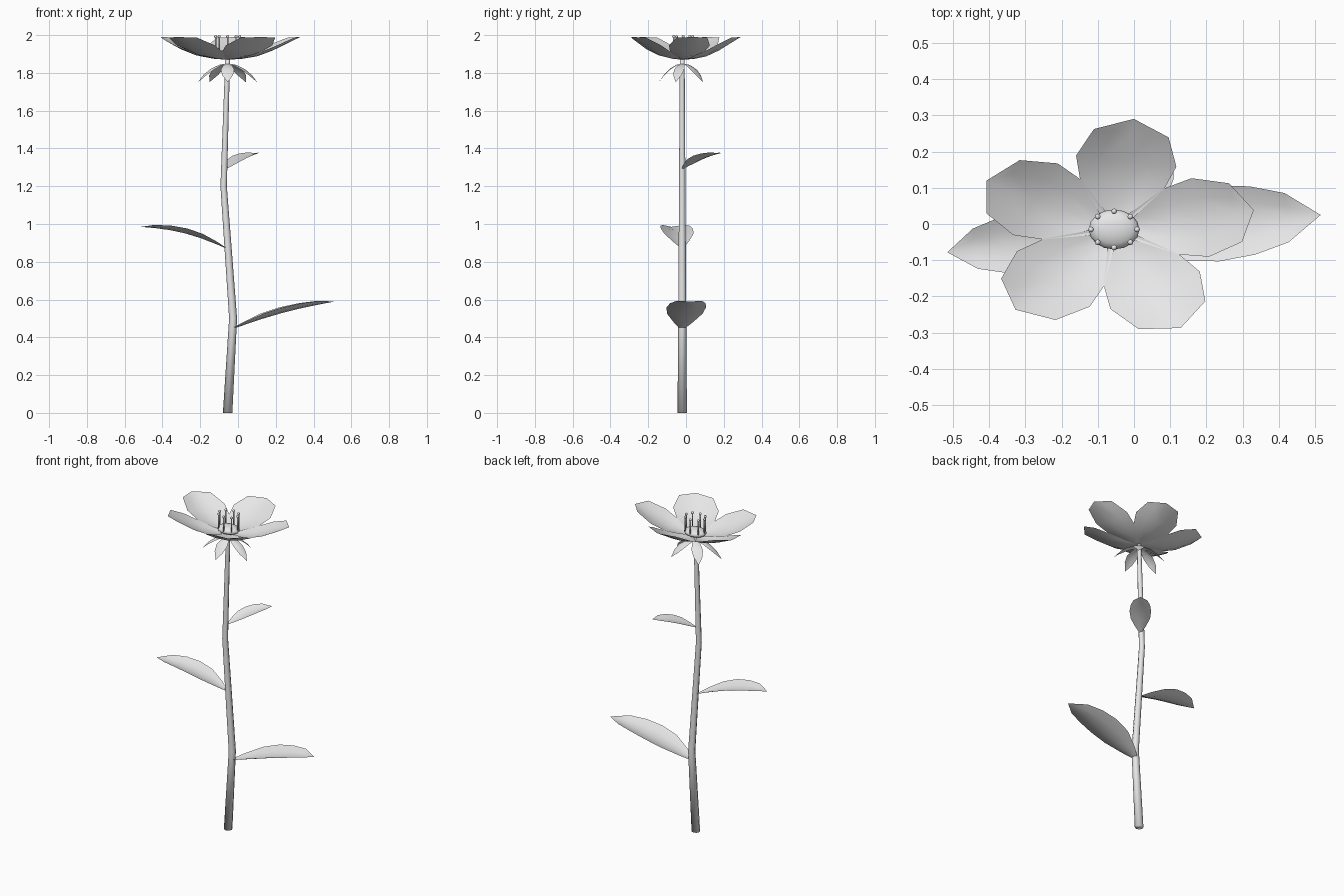
import bpy, bmesh, math
from mathutils import Vector, Matrix

cube = bpy.data.objects.get("Cube")
if cube:
    bpy.data.objects.remove(cube)

mat = bpy.data.materials.new("pale_grey")
mat.use_nodes = True
grey = (0.8, 0.8, 0.8, 1)
mat.diffuse_color = grey
mat.node_tree.nodes["Principled BSDF"].inputs["Base Color"].default_value = grey

CENTRE = Vector((-0.055, -0.015, 0))
STRETCH = 1.27  # the bloom is wider than deep


def finish(name, bm):
    mesh = bpy.data.meshes.new(name)
    bm.to_mesh(mesh)
    bm.free()
    mesh.materials.append(mat)
    mesh.shade_smooth()
    obj = bpy.data.objects.new(name, mesh)
    bpy.context.collection.objects.link(obj)
    return obj


def loft(bm, rows, closed=False):
    grid = [[bm.verts.new(p) for p in row] for row in rows]
    n = len(grid[0])
    for a, b in zip(grid, grid[1:]):
        for i in range(n if closed else n - 1):
            j = (i + 1) % n
            bm.faces.new((a[i], a[j], b[j], b[i]))
    return grid


def blade(name, spine, cup, place):
    """Cupped blade from (distance, half width, height) stations."""
    bm = bmesh.new()
    rows = []
    for d, w, z in spine:
        rows.append([place(d, -w * s, z + cup * w * s * s) for s in (-1, -0.5, 0, 0.5, 1)])
    loft(bm, rows)
    bmesh.ops.remove_doubles(bm, verts=bm.verts, dist=0.0005)
    return finish(name, bm)


def bloom_place(angle):
    c, s = math.cos(angle), math.sin(angle)
    return lambda d, w, z: CENTRE + Vector(((d * c - w * s) * STRETCH, d * s + w * c, z))


# Stem: bent tapering tube
bm = bmesh.new()
stem = [(-0.055, 0, 0.025), (-0.026, 0.5, 0.021), (-0.076, 1.2, 0.017), (-0.056, 1.83, 0.013), (-0.055, 1.88, 0.012)]
rings = []
for x, z, r in stem:
    rings.append([(x + r * math.cos(k * math.pi / 4), -0.02 + r * math.sin(k * math.pi / 4), z) for k in range(8)])
grid = loft(bm, rings, closed=True)
bm.faces.new(grid[0][::-1])
bm.faces.new(grid[-1])
finish("stem", bm)

# Stem leaves: base, tip, half width, arch height
leaves = {
    "lower_leaf": ((-0.04, -0.02, 0.44), (0.515, 0.025, 0.59), 0.105, 0.015),
    "middle_leaf": ((-0.06, -0.02, 0.87), (-0.515, -0.078, 0.985), 0.086, 0.025),
    "upper_leaf": ((-0.065, -0.02, 1.29), (0.108, 0.185, 1.375), 0.062, 0.012),
}
outline = [(0, 0.08), (0.13, 0.5), (0.3, 0.9), (0.48, 1), (0.66, 0.9), (0.83, 0.65), (1, 0)]
for name, (base, tip, width, arch) in leaves.items():
    base, tip = Vector(base), Vector(tip)
    run = tip - base
    side = Vector((-run.y, run.x, 0)).normalized()
    spine = [(t, w * width, arch * math.sin(math.pi * t)) for t, w in outline]
    blade(name, spine, 0.3,
          lambda d, w, z: base + run * d + side * w + Vector((0, 0, z)))

# Petals
petal = [(0.0, 0.015, 1.87), (0.06, 0.05, 1.874), (0.125, 0.092, 1.888),
         (0.19, 0.11, 1.918), (0.268, 0.082, 1.966), (0.308, 0, 1.99)]
for k in range(5):
    blade(f"petal_{k + 1}", petal, 0.25, bloom_place(math.radians(82 + 72 * k)))

# Drooping sepals
sepal = [(0.0, 0.008, 1.85), (0.035, 0.02, 1.843), (0.07, 0.028, 1.822),
         (0.1, 0.022, 1.792), (0.13, 0, 1.75)]
for k in range(5):
    blade(f"sepal_{k + 1}", sepal, -0.2, bloom_place(math.radians(-90 + 72 * k)))

# Flower centre: flattened dome
bm = bmesh.new()
bmesh.ops.create_uvsphere(bm, u_segments=16, v_segments=8, radius=0.055,
                          matrix=Matrix.Translation(CENTRE + Vector((0, 0, 1.897))) @ Matrix.Diagonal((STRETCH, 1, 0.45, 1)))
finish("flower_centre", bm)

# Stamens: thin filaments with round tips
bm = bmesh.new()
for k in range(8):
    foot = bloom_place(k * math.pi / 4)(0.05, 0, 0)
    bmesh.ops.create_cone(bm, cap_ends=True, segments=6, radius1=0.004, radius2=0.004, depth=0.095,
                          matrix=Matrix.Translation(foot + Vector((0, 0, 1.945))))
    bmesh.ops.create_uvsphere(bm, u_segments=8, v_segments=6, radius=0.008,
                              matrix=Matrix.Translation(foot + Vector((0, 0, 1.992))))
finish("stamens", bm)
